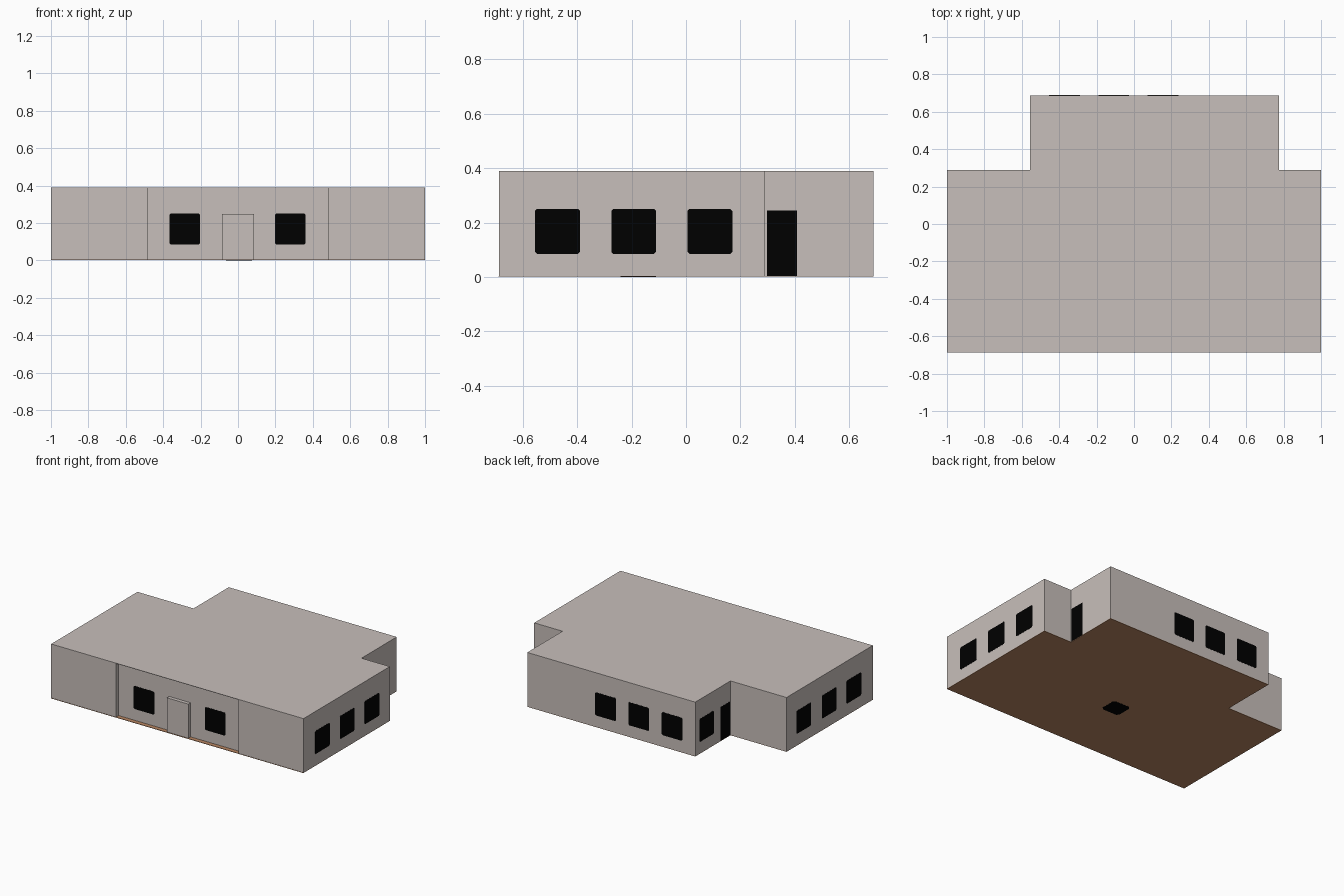
import bpy, bmesh, math
from mathutils import Matrix

if "Cube" in bpy.data.objects:
    bpy.data.objects.remove(bpy.data.objects["Cube"])

H = 0.39          # total height
FRONT = -0.686    # front plane
RECESS = -0.657   # recessed entrance wall


def material(name, rgb):
    m = bpy.data.materials.new(name)
    m.diffuse_color = (*rgb, 1)
    m.use_nodes = True
    m.node_tree.nodes["Principled BSDF"].inputs["Base Color"].default_value = m.diffuse_color
    return m


WALL = material("warm grey wall", (0.575, 0.52, 0.495))
FLOOR = material("brown floor", (0.48, 0.24, 0.125))
DARK = material("black", (0.0, 0.0, 0.0))


def prism(name, outline, z0, z1, mat, matrix=None):
    """Extrude a flat outline between two heights, then place it."""
    bm = bmesh.new()
    face = bm.faces.new([bm.verts.new((x, y, z0)) for x, y in outline])
    ext = bmesh.ops.extrude_face_region(bm, geom=[face])
    verts = [v for v in ext["geom"] if isinstance(v, bmesh.types.BMVert)]
    bmesh.ops.translate(bm, verts=verts, vec=(0, 0, z1 - z0))
    bmesh.ops.recalc_face_normals(bm, faces=bm.faces)
    if matrix:
        bm.transform(matrix)
    me = bpy.data.meshes.new(name)
    bm.to_mesh(me)
    bm.free()
    me.materials.append(mat)
    ob = bpy.data.objects.new(name, me)
    bpy.context.collection.objects.link(ob)
    return ob


def rect(x0, x1, y0, y1, c=0.0):
    """Rectangle outline, with corners cut by c."""
    if not c:
        return [(x0, y0), (x1, y0), (x1, y1), (x0, y1)]
    return [(x0 + c, y0), (x1 - c, y0), (x1, y0 + c), (x1, y1 - c),
            (x1 - c, y1), (x0 + c, y1), (x0, y1 - c), (x0, y0 + c)]


def panel(name, side, centre, plane, w, z0, z1, cut=0.0):
    """Thin dark plate on a wall facing side (front, right, back, left)."""
    turn = {"front": 0, "right": 90, "back": 180, "left": 270}[side]
    loc = (centre, plane, 0) if side in ("front", "back") else (plane, centre, 0)
    m = (Matrix.Translation(loc) @ Matrix.Rotation(math.radians(turn), 4, "Z")
         @ Matrix.Rotation(math.radians(90), 4, "X"))
    prism(name, rect(-w / 2, w / 2, z0, z1, cut), -0.002, 0.001, DARK, m)


def plan(front):
    """T-shaped outline shared by floor, walls and roof."""
    return [(0.999, front), (0.999, 0.29), (0.775, 0.29), (0.775, 0.688),
            (-0.555, 0.688), (-0.555, 0.29), (-0.999, 0.29), (-0.999, front)]


# Floor edge peeps out at the front; walls add the entrance recess
recess = [(-0.485, FRONT), (-0.485, RECESS), (0.485, RECESS), (0.485, FRONT)]
prism("floor", plan(FRONT - 0.002), 0.001, 0.004, FLOOR)
prism("walls", plan(FRONT) + recess, 0.004, H - 0.003, WALL)
prism("roof", plan(FRONT), H - 0.003, H, WALL)

# Entrance door standing proud of the recess
prism("front_door", rect(-0.085, 0.085, FRONT + 0.003, RECESS + 0.005), 0.004, 0.248, WALL)

# Windows: (side, wall plane, centres)
window_rows = [
    ("front", RECESS, (-0.284, 0.28)),
    ("right", 0.999, (-0.472, -0.192, 0.088)),
    ("left", -0.999, (-0.472, -0.192, 0.095)),
    ("back", 0.688, (-0.372, -0.108, 0.155)),
    ("left", -0.555, (0.56,)),
]
for side, plane, centres in window_rows:
    for c in centres:
        panel(side + "_window", side, c, plane, 0.164, 0.085, 0.25, 0.007)

# Side doors in the inner corners of the rear wing
panel("right_side_door", "right", 0.353, 0.775, 0.11, 0.004, 0.245)
panel("left_side_door", "left", 0.35, -0.555, 0.11, 0.004, 0.245)

# Dark square hatch showing under the floor
prism("floor_hatch", rect(-0.065, 0.075, -0.24, -0.11, 0.015), 0.0, 0.002, DARK)
